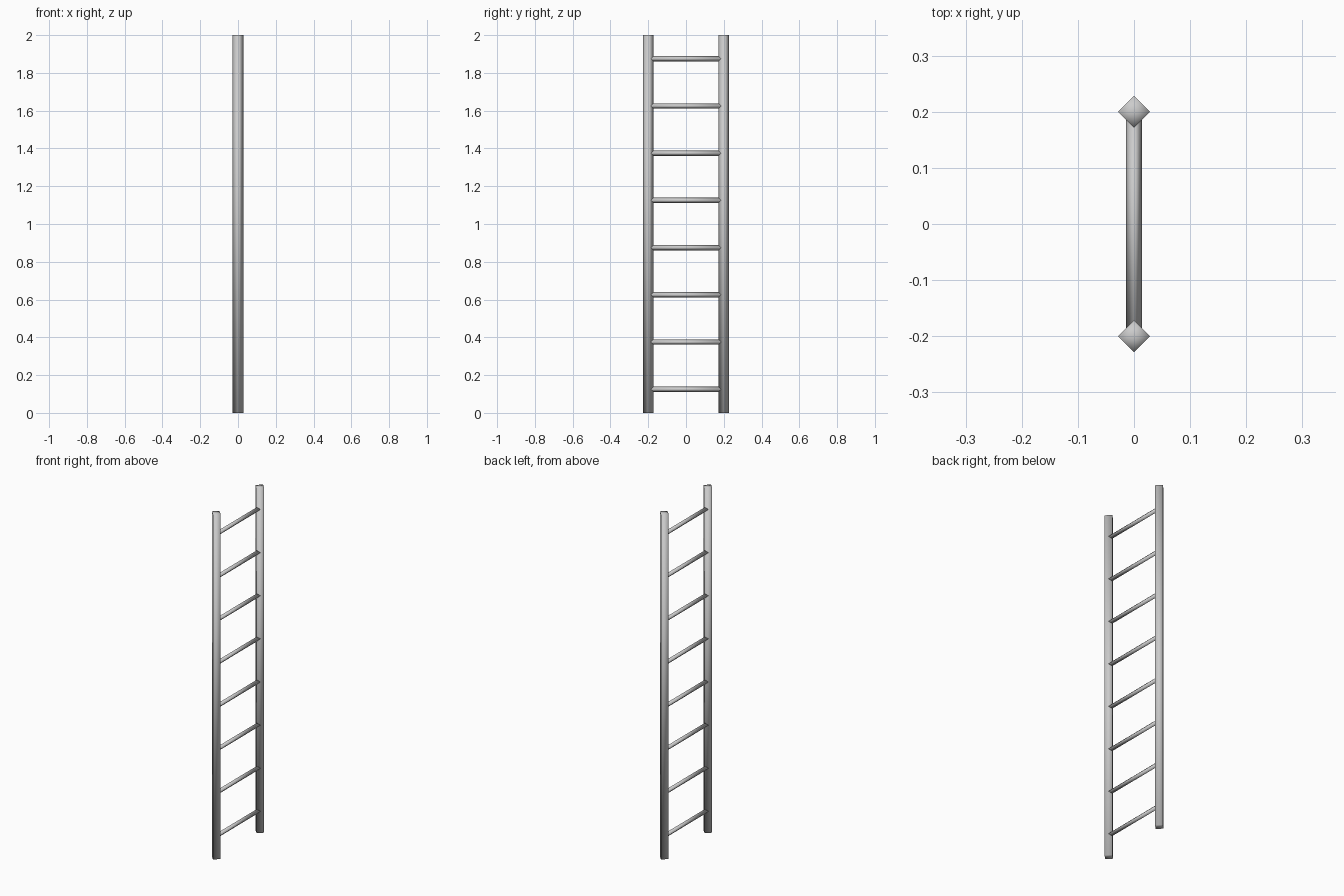
import bpy
from math import radians

if "Cube" in bpy.data.objects:
    bpy.data.objects.remove(bpy.data.objects["Cube"])

RAIL_Y = 0.2
HEIGHT = 2.0
RUNGS = 8


def diamond_bar(name, radius, length, location, rotation=(0, 0, 0)):
    """Four-sided, smooth-shaded bar with its corners on the axes."""
    bpy.ops.mesh.primitive_cylinder_add(
        vertices=4, radius=radius, depth=length, end_fill_type='TRIFAN',
        location=location, rotation=rotation)
    bar = bpy.context.object
    bar.name = name
    bpy.ops.object.shade_smooth()
    return bar


# Upright side rails
for side, y in (("front", -RAIL_Y), ("back", RAIL_Y)):
    diamond_bar(f"{side}_rail", 0.0283, HEIGHT, (0, y, HEIGHT / 2))

# Evenly spaced rungs, ending inside the rails
step = HEIGHT / RUNGS
for i in range(RUNGS):
    diamond_bar(f"rung_{i + 1}", 0.0141, 2 * RAIL_Y,
                (0, 0, step * (i + 0.5)), (radians(90), 0, 0))
